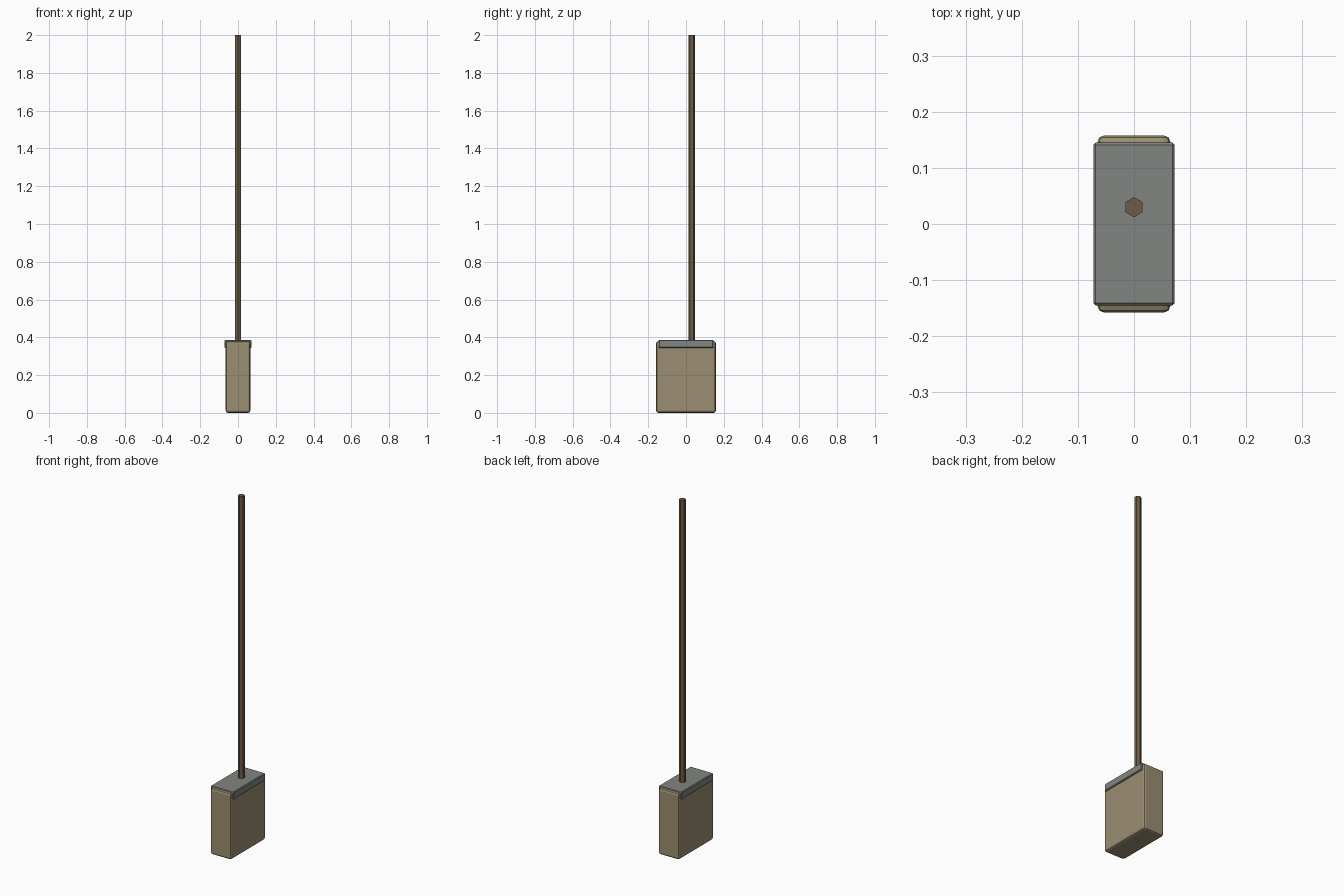
import bpy

if "Cube" in bpy.data.objects:
    bpy.data.objects.remove(bpy.data.objects["Cube"])

def material(name, rgb):
    m = bpy.data.materials.new(name)
    m.diffuse_color = (*rgb, 1)
    m.use_nodes = True
    m.node_tree.nodes["Principled BSDF"].inputs["Base Color"].default_value = m.diffuse_color
    return m

def box(name, size, z0, mat, bevel, segments):
    """Bevelled box centred on x and y, standing on z0."""
    bpy.ops.mesh.primitive_cube_add(size=1, location=(0, 0, z0 + size[2] / 2))
    ob = bpy.context.object
    ob.name = name
    ob.scale = size
    bpy.ops.object.transform_apply(location=False, rotation=False, scale=True)
    mod = ob.modifiers.new("soft_edges", 'BEVEL')
    mod.width = bevel
    mod.segments = segments
    ob.data.materials.append(mat)
    return ob

wood = material("dark_wood", (0.16, 0.105, 0.06))
block = material("pale_wood", (0.33, 0.27, 0.165))
metal = material("dull_metal", (0.22, 0.235, 0.22))

# Heavy head block
box("head_block", (0.13, 0.316, 0.38), 0, block, 0.012, 2)

# Metal cap folded over the top, shorter than the block
box("top_cap", (0.145, 0.29, 0.042), 0.344, metal, 0.004, 1)

# Six-sided pole, set off centre, corners pointing front and back
pole_bottom, pole_top = 0.36, 2.0
bpy.ops.mesh.primitive_cylinder_add(
    vertices=6, radius=0.018, depth=pole_top - pole_bottom,
    location=(0, 0.03, (pole_top + pole_bottom) / 2))
pole = bpy.context.object
pole.name = "pole"
pole.data.materials.append(wood)
